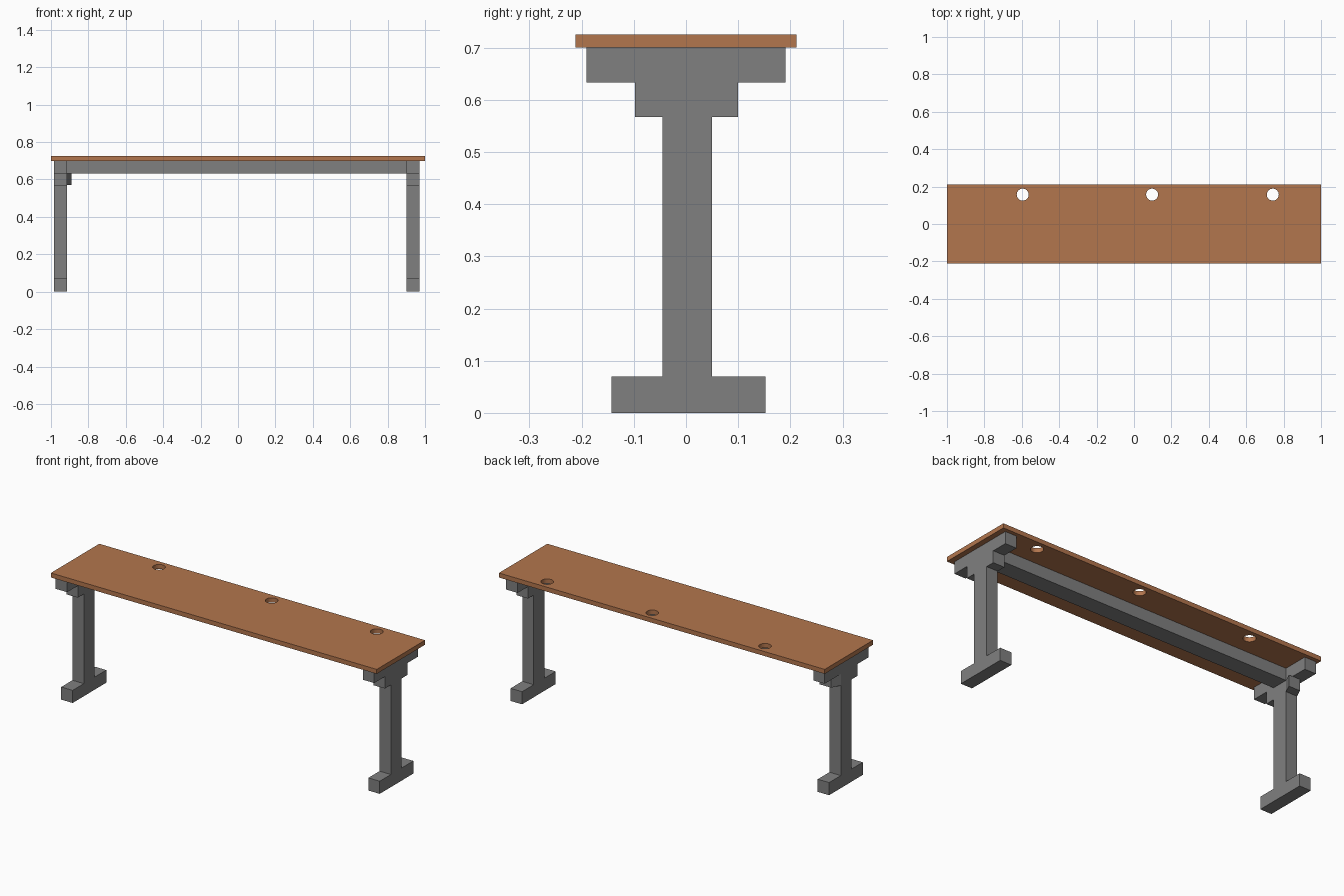
import bpy, bmesh
from mathutils import Vector

if "Cube" in bpy.data.objects:
    bpy.data.objects.remove(bpy.data.objects["Cube"])


def material(name, color):
    m = bpy.data.materials.new(name)
    m.diffuse_color = (*color, 1)
    m.use_nodes = True
    m.node_tree.nodes["Principled BSDF"].inputs["Base Color"].default_value = m.diffuse_color
    return m


wood = material("warm_wood", (0.45, 0.18, 0.075))
grey = material("grey_metal", (0.214, 0.214, 0.214))


def prism(name, points, direction, mat):
    """Extrude a flat outline along a direction into a closed solid."""
    bm = bmesh.new()
    face = bm.faces.new([bm.verts.new(p) for p in points])
    ext = bmesh.ops.extrude_face_region(bm, geom=[face])
    verts = [g for g in ext["geom"] if isinstance(g, bmesh.types.BMVert)]
    bmesh.ops.translate(bm, verts=verts, vec=Vector(direction))
    bmesh.ops.recalc_face_normals(bm, faces=bm.faces)
    me = bpy.data.meshes.new(name)
    bm.to_mesh(me)
    bm.free()
    me.materials.append(mat)
    ob = bpy.data.objects.new(name, me)
    bpy.context.collection.objects.link(ob)
    return ob


def box(name, x0, x1, y0, y1, z0, z1, mat):
    return prism(name, [(x0, y0, z0), (x1, y0, z0), (x1, y1, z0), (x0, y1, z0)],
                 (0, 0, z1 - z0), mat)


# Table top with three round cable holes near the back edge
top = box("table_top", -1, 1, -0.212, 0.212, 0.70, 0.725, wood)
for i, x in enumerate((-0.595, 0.097, 0.742)):
    bpy.ops.mesh.primitive_cylinder_add(vertices=32, radius=0.032, depth=0.2,
                                        location=(x, 0.157, 0.71))
    cutter = bpy.context.object
    cutter.name = f"hole_cutter_{i + 1}"
    cutter.data.materials.append(wood)
    cutter.hide_render = True
    mod = top.modifiers.new("hole", 'BOOLEAN')
    mod.operation = 'DIFFERENCE'
    mod.solver = 'EXACT'
    mod.object = cutter
    bpy.context.view_layer.objects.active = top
    bpy.ops.object.modifier_apply(modifier=mod.name)
    bpy.data.objects.remove(cutter)

# Legs: one stepped outline (foot, post, bracket, arm) extruded along x
front_half = [(-0.143, 0), (-0.143, 0.07), (-0.045, 0.07), (-0.045, 0.567),
              (-0.098, 0.567), (-0.098, 0.633), (-0.191, 0.633), (-0.191, 0.70)]
back_full = [(0.191, 0.70), (0.191, 0.633), (0.10, 0.633), (0.10, 0.567),
             (0.05, 0.567), (0.05, 0.07), (0.152, 0.07), (0.152, 0)]
back_plain = [(0.191, 0.70), (0.191, 0.633),
              (0.05, 0.633), (0.05, 0.07), (0.152, 0.07), (0.152, 0)]
for name, x, back in (("left_leg", -0.985, back_plain), ("right_leg", 0.90, back_full)):
    prism(name, [(x, y, z) for y, z in front_half + back], (0.07, 0, 0), grey)

# Slightly skewed rear bracket of the left leg
prism("left_rear_bracket",
      [(-0.985, 0.05, 0.57), (-0.915, 0.05, 0.57),
       (-0.891, 0.10, 0.57), (-0.961, 0.10, 0.57)], (0, 0, 0.063), grey)

# Long rail joining the legs under the top
box("under_rail", -0.915, 0.90, -0.045, 0.05, 0.633, 0.70, grey)
